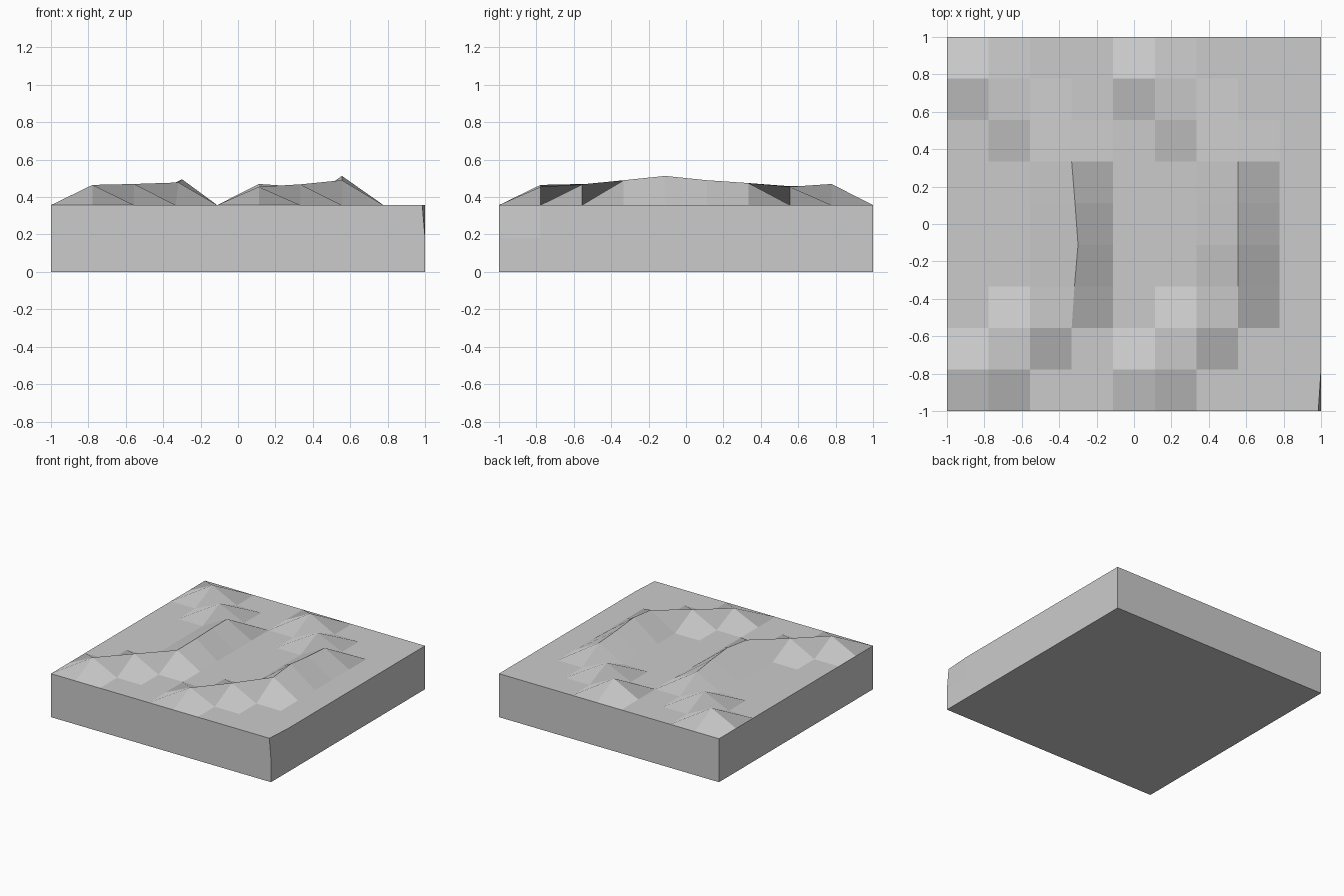
import bpy, bmesh

if "Cube" in bpy.data.objects:
    bpy.data.objects.remove(bpy.data.objects["Cube"])

N = 10                 # vertices per side of the terrain grid
TOP = 0.357            # flat ground level
STEP = 2 / (N - 1)


# Two arc-shaped ridges: grid column offsets and peak heights, per row from front to back
OFFSETS = [0, 1, 2, 2, 2, 2, 1, 0]
LEFT = [0.465, 0.470, 0.478, 0.495, 0.488, 0.475, 0.458, 0.465]
RIGHT = [0.455, 0.468, 0.490, 0.513, 0.490, 0.475, 0.455, 0.470]
peaks = {}
for start, heights in ((1, LEFT), (5, RIGHT)):
    for row, (off, h) in enumerate(zip(OFFSETS, heights), start=1):
        peaks[(start + off, row)] = h

# Small sideways nudges on the left ridge and the front right corner
nudges = {(3, 3): 0.015, (3, 4): 0.034, (3, 5): 0.018, (9, 0): -0.015}

bm = bmesh.new()

# Terrain surface
grid = {}
for j in range(N):
    for i in range(N):
        grid[i, j] = bm.verts.new((-1 + i * STEP + nudges.get((i, j), 0),
                                   -1 + j * STEP,
                                   peaks.get((i, j), TOP)))
for j in range(N - 1):
    for i in range(N - 1):
        q = [grid[i, j], grid[i + 1, j], grid[i + 1, j + 1], grid[i, j + 1]]
        # start each quad so that its fold follows the ridge
        if q[1].co.z + q[3].co.z > q[0].co.z + q[2].co.z:
            q = q[1:] + q[:1]
        bm.faces.new(q)

# Side walls in two bands
rim = [e for e in bm.edges if e.is_boundary]
for z in (0.18, 0.0):
    ret = bmesh.ops.extrude_edge_only(bm, edges=rim)
    for v in ret["geom"]:
        if isinstance(v, bmesh.types.BMVert):
            v.co.z = z
            if abs(v.co.x) > 0.95:
                v.co.x = 1 if v.co.x > 0 else -1
    rim = [e for e in ret["geom"]
           if isinstance(e, bmesh.types.BMEdge) and e.is_boundary]

# Underside
bmesh.ops.holes_fill(bm, edges=rim, sides=0)
bmesh.ops.recalc_face_normals(bm, faces=bm.faces)

mesh = bpy.data.meshes.new("terrain_block")
bm.to_mesh(mesh)
bm.free()
bpy.context.collection.objects.link(bpy.data.objects.new("terrain_block", mesh))
